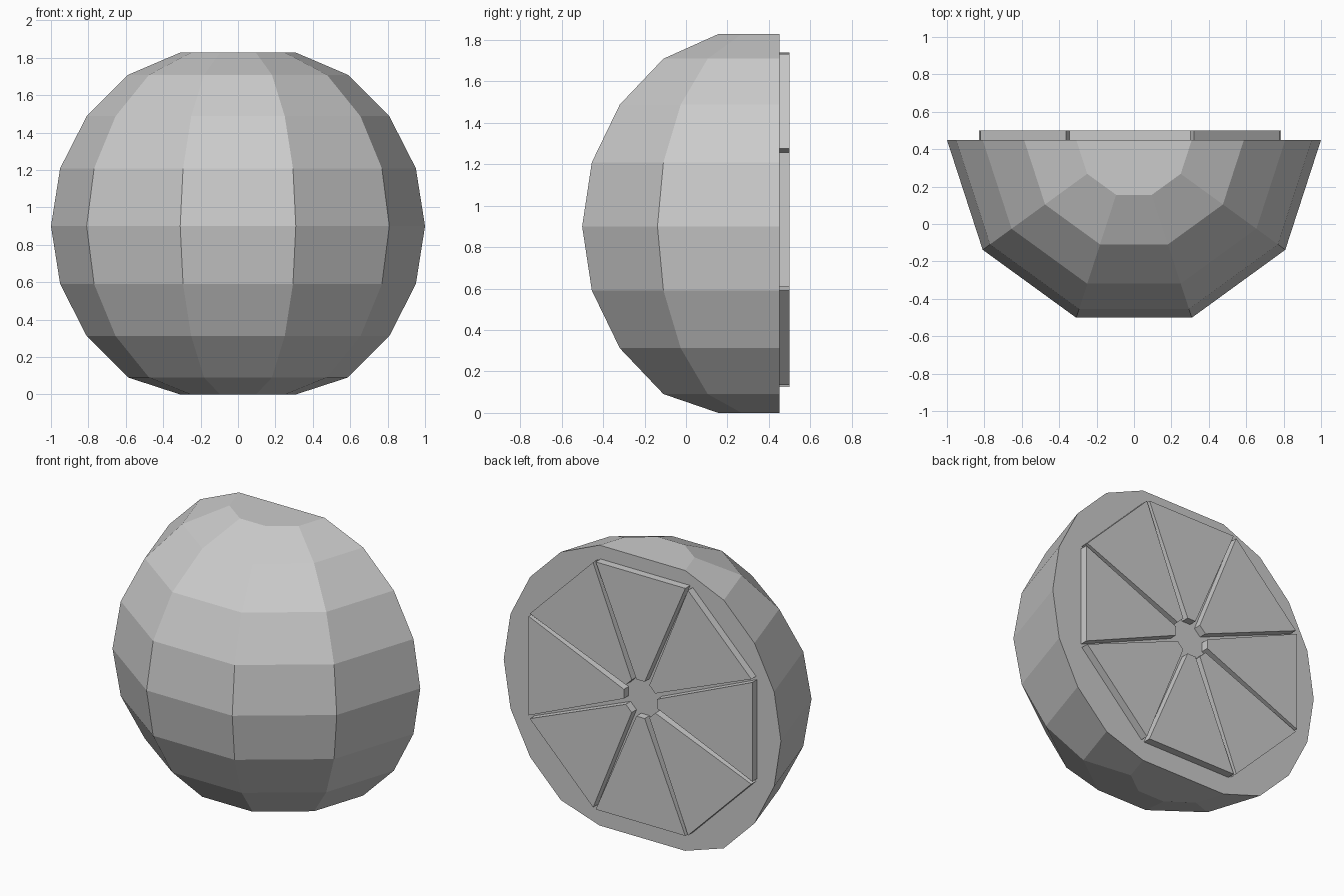
import bpy, bmesh
from math import sin, cos, pi, radians
from mathutils import Matrix, Vector

if "Cube" in bpy.data.objects:
    bpy.data.objects.remove(bpy.data.objects["Cube"])

FACE_Y = 0.45   # plane of the cut


def finish(bm, name):
    bmesh.ops.recalc_face_normals(bm, faces=bm.faces)
    me = bpy.data.meshes.new(name)
    bm.to_mesh(me)
    bm.free()
    ob = bpy.data.objects.new(name, me)
    bpy.context.collection.objects.link(ob)
    return ob


# Fruit half: rings of a low-poly sphere with flat top and bottom, cut flat at the back
bm = bmesh.new()
heights = [-0.9] + [sin(radians(18 * i)) for i in range(-3, 4)] + [0.928]
radii = [cos(radians(18 * i)) for i in range(-4, 5)]
rings = []
for r, h in zip(radii, heights):
    rings.append([bm.verts.new((r * cos(pi + k * pi / 5),
                                FACE_Y + (r * sin(pi + k * pi / 5) if 0 < k < 5 else 0),
                                0.9 + h)) for k in range(6)])
for a, b in zip(rings, rings[1:]):
    for k in range(5):
        bm.faces.new((a[k], a[k + 1], b[k + 1], b[k]))
bm.faces.new(rings[0])
bm.faces.new(rings[-1])
bm.faces.new([r[0] for r in rings] + [r[5] for r in reversed(rings)])
finish(bm, "fruit_half")

# Pulp segments: eight raised blunt wedges in an octagon on the cut face
bm = bmesh.new()
profile = [(-0.03, 0.12), (0.03, 0.12), (0.323, 0.807), (-0.323, 0.807)]
centre = Vector((-0.022, FACE_Y, 0.933))
for i in range(8):
    turn = Matrix.Rotation(i * pi / 4, 3, 'Y')
    base = bm.faces.new([bm.verts.new(centre + turn @ Vector((x, 0, z)))
                         for x, z in profile])
    ext = bmesh.ops.extrude_face_region(bm, geom=[base], use_keep_orig=True)
    bmesh.ops.translate(bm, vec=(0, 0.05, 0),
                        verts=[v for v in ext["geom"] if isinstance(v, bmesh.types.BMVert)])
finish(bm, "pulp_segments")
